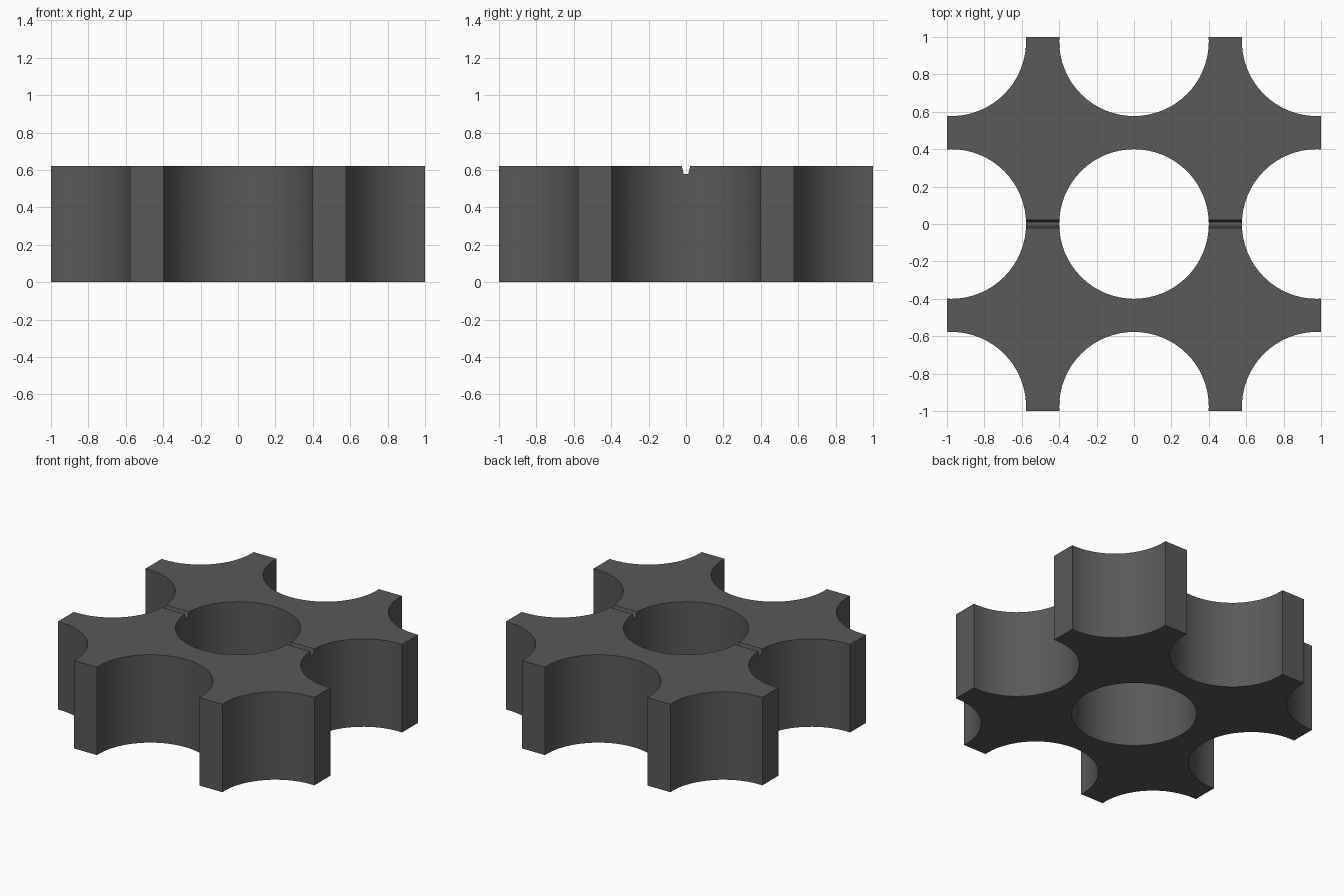
import bpy, bmesh, math

if "Cube" in bpy.data.objects:
    bpy.data.objects.remove(bpy.data.objects["Cube"])

HEIGHT, RADIUS, PITCH = 0.62, 0.40, 0.977

grey = bpy.data.materials.new("dark grey")
grey.diffuse_color = (0.1, 0.1, 0.1, 1)
grey.use_nodes = True
grey.node_tree.nodes["Principled BSDF"].inputs["Base Color"].default_value = grey.diffuse_color


def make_object(name, bm):
    bmesh.ops.recalc_face_normals(bm, faces=bm.faces)
    mesh = bpy.data.meshes.new(name)
    bm.to_mesh(mesh)
    bm.free()
    mesh.materials.append(grey)
    obj = bpy.data.objects.new(name, mesh)
    bpy.context.collection.objects.link(obj)
    return obj


def prism(name, profile, offset):
    """Extrude a closed 3D profile along an offset."""
    bm = bmesh.new()
    face = bm.faces.new([bm.verts.new(p) for p in profile])
    out = bmesh.ops.extrude_face_region(bm, geom=[face])
    verts = [v for v in out["geom"] if isinstance(v, bmesh.types.BMVert)]
    bmesh.ops.translate(bm, verts=verts, vec=offset)
    return make_object(name, bm)


# square block
block = prism("perforated_block", [(-1, -1, 0), (1, -1, 0), (1, 1, 0), (-1, 1, 0)], (0, 0, HEIGHT))

# three by three grid of round bores, the outer ones cut by the block edges
cutters = []
for i in (-1, 0, 1):
    for j in (-1, 0, 1):
        ring = [(i * PITCH + RADIUS * math.cos(a), j * PITCH + RADIUS * math.sin(a), -0.1)
                for a in (2 * math.pi * k / 64 for k in range(64))]
        cutters.append(prism("bore_cutter", ring, (0, 0, HEIGHT + 0.2)))

# tapered groove across the top of the two side walls
groove = [(-0.8, -0.0115, 0.577), (-0.8, 0.0115, 0.577), (-0.8, 0.026, 0.635), (-0.8, -0.026, 0.635)]
cutters.append(prism("groove_cutter", groove, (1.6, 0, 0)))

bpy.context.view_layer.objects.active = block
block.select_set(True)
for cutter in cutters:
    mod = block.modifiers.new("cut", "BOOLEAN")
    mod.operation, mod.solver, mod.object = "DIFFERENCE", "EXACT", cutter
    bpy.ops.object.modifier_apply(modifier=mod.name)
    bpy.data.objects.remove(cutter)

# smooth bores, sharp edges
bpy.ops.object.shade_smooth_by_angle(angle=math.radians(30))
